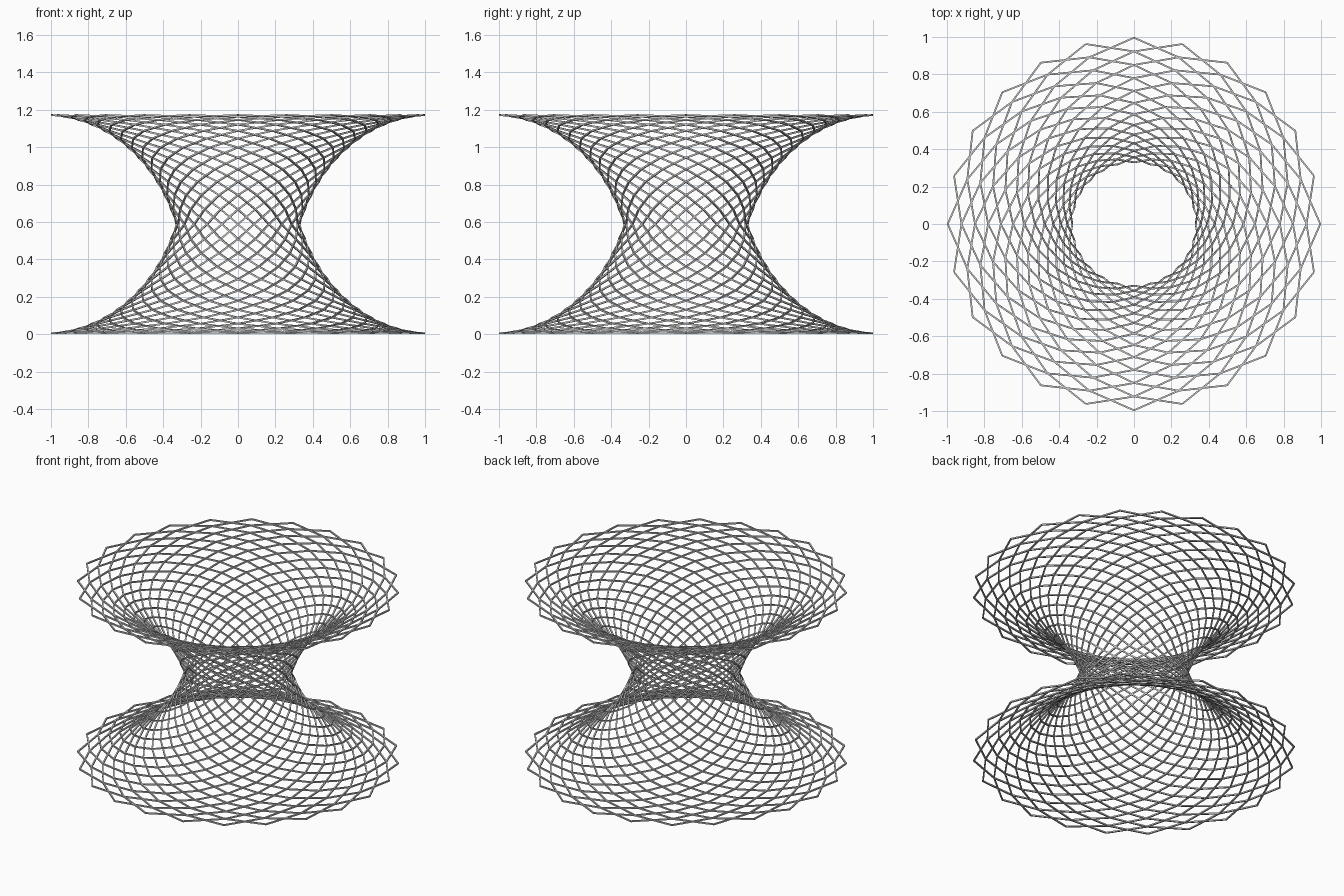
import bpy, math

if "Cube" in bpy.data.objects:
    bpy.data.objects.remove(bpy.data.objects["Cube"])

SIDES = 24              # rim points, and strands in each direction
HALF = 12               # rod steps from rim to waist
ROD = 0.0046            # half thickness of the square rods
RIM, WAIST, HEIGHT = 0.996, 0.33, 1.176
U0, U1 = math.radians(3), math.radians(71)   # arc of the flared profile
MID = HEIGHT / 2


def profile(k):
    """Radius and height of lattice ring k, from bottom (0) to top (2*HALF)."""
    u = U0 + (U1 - U0) * min(k, 2 * HALF - k) / HALF
    r = RIM - (RIM - WAIST) * (math.sin(u) - math.sin(U0)) / (math.sin(U1) - math.sin(U0))
    drop = (MID - ROD) * (math.cos(U0) - math.cos(u)) / (math.cos(U0) - math.cos(U1))
    z = ROD + drop if k <= HALF else HEIGHT - ROD - drop
    return r, z


def strands(name, direction):
    """All the spiral rods winding in one direction."""
    cu = bpy.data.curves.new(name, 'CURVE')
    cu.dimensions = '3D'
    cu.twist_mode = 'Z_UP'
    cu.bevel_depth = ROD * math.sqrt(2)
    cu.bevel_resolution = 0
    cu.use_fill_caps = True
    step = 2 * math.pi / SIDES
    for s in range(SIDES):
        sp = cu.splines.new('POLY')
        sp.use_smooth = False
        sp.points.add(2 * HALF)
        for k in range(2 * HALF + 1):
            r, z = profile(k)
            a = step * (s + direction * k)
            sp.points[k].co = (r * math.cos(a), r * math.sin(a), z, 1)
            sp.points[k].tilt = math.pi / 4
    ob = bpy.data.objects.new(name, cu)
    bpy.context.collection.objects.link(ob)
    # turn the swept rods into a mesh
    bpy.ops.object.select_all(action='DESELECT')
    ob.select_set(True)
    bpy.context.view_layer.objects.active = ob
    bpy.ops.object.convert(target='MESH')


# two opposing sets of spiral rods form the diamond lattice
strands("left_hand_rods", 1)
strands("right_hand_rods", -1)
